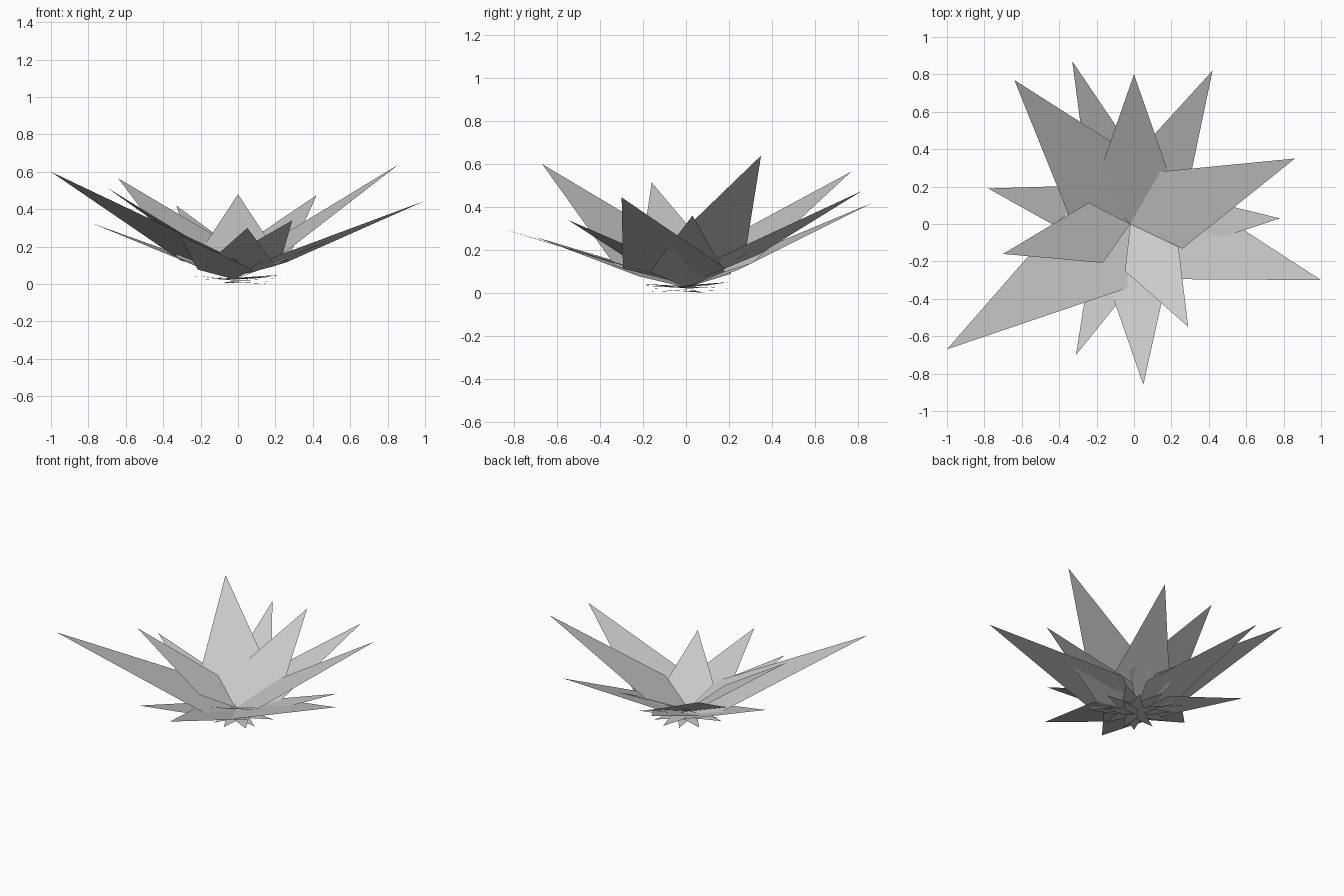
import bpy, math
from mathutils import Vector

if "Cube" in bpy.data.objects:
    bpy.data.objects.remove(bpy.data.objects["Cube"])

grey = bpy.data.materials.new("leaf_grey")
grey.diffuse_color = (0.6, 0.6, 0.6, 1)
grey.use_nodes = True
grey.node_tree.nodes["Principled BSDF"].inputs["Base Color"].default_value = grey.diffuse_color


def leaf(name, tip, tail_z, along, half_width):
    """Flat kite leaf: tail at the centre, two shoulders, pointed tip."""
    tip = Vector(tip)
    tail = Vector((-0.02, 0, tail_z))
    flat = Vector((tip.x, tip.y, 0))
    out = flat.normalized()
    side = Vector((-out.y, out.x, 0))
    mid = out * along
    mid.z = tail_z + (tip.z - tail_z) * along / flat.length
    mesh = bpy.data.meshes.new(name)
    mesh.from_pydata([tail, mid - side * half_width, tip, mid + side * half_width],
                     [], [(0, 1, 2, 3)])
    mesh.materials.append(grey)
    obj = bpy.data.objects.new(name, mesh)
    bpy.context.collection.objects.link(obj)


# Large leaves: tip, shoulder distance, shoulder half width, grouped by layer
layers = {
    "inner_leaf": (0.055, [
        ((0.00, 0.80, 0.48), 0.20, 0.21),
        ((0.86, 0.35, 0.64), 0.19, 0.22),
        ((0.29, -0.55, 0.34), 0.20, 0.16),
        ((-0.70, -0.16, 0.515), 0.21, 0.165)]),
    "middle_leaf": (0.04, [
        ((-1.00, -0.67, 0.60), 0.185, 0.274),
        ((-0.64, 0.77, 0.565), 0.19, 0.26),
        ((0.42, 0.82, 0.475), 0.19, 0.20),
        ((1.00, -0.30, 0.445), 0.19, 0.25),
        ((0.05, -0.86, 0.30), 0.19, 0.19)]),
    "outer_leaf": (0.025, [
        ((-0.33, 0.87, 0.42), 0.19, 0.175),
        ((0.78, 0.03, 0.36), 0.17, 0.175),
        ((-0.31, -0.70, 0.26), 0.17, 0.16),
        ((-0.78, 0.19, 0.325), 0.17, 0.175)]),
}
for name, (tail_z, leaves) in layers.items():
    for i, (tip, along, half_width) in enumerate(leaves):
        leaf(f"{name}_{i + 1}", tip, tail_z, along, half_width)

# Small leaves fanned out underneath in a spiral, shrinking downwards
COUNT = 14
for i in range(COUNT):
    t = i / (COUNT - 1)
    a = math.radians(137.5 * i + 40)
    length = 0.31 - 0.12 * t
    leaf(f"small_leaf_{i + 1}",
         (length * math.cos(a), length * math.sin(a), 0.05 * (1 - t)),
         0.03 - 0.02 * t, length * 0.25, length * 0.22)
